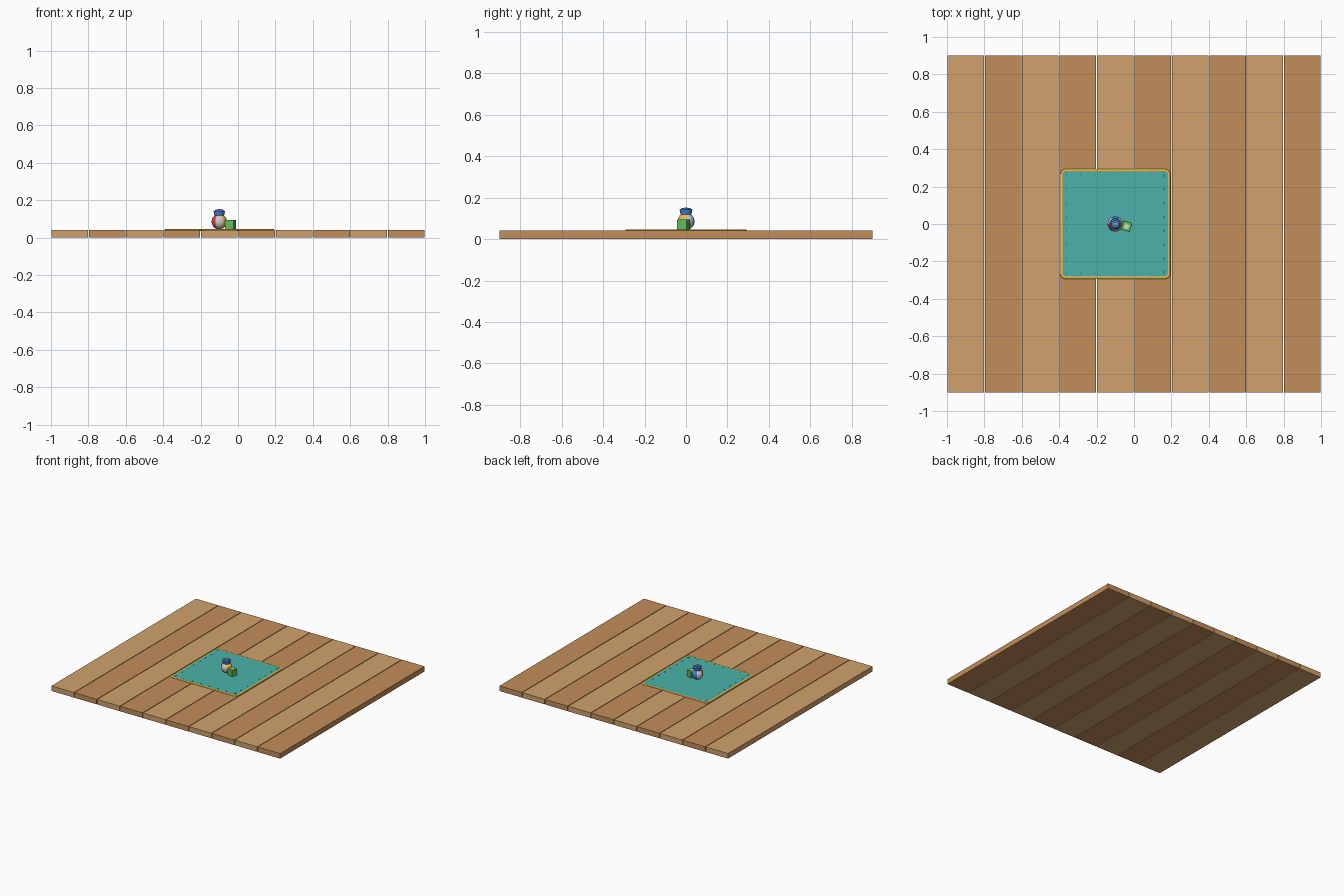
import bpy, bmesh, math

if "Cube" in bpy.data.objects:
    bpy.data.objects.remove(bpy.data.objects["Cube"])

def mat(name, r, g, b):
    m = bpy.data.materials.new(name)
    m.diffuse_color = (r, g, b, 1)
    m.use_nodes = True
    m.node_tree.nodes["Principled BSDF"].inputs["Base Color"].default_value = m.diffuse_color
    return m

light_wood = mat("light_wood", .64, .36, .15)
dark_wood = mat("dark_wood", .54, .27, .10)
teal = mat("teal", .07, .45, .40)
yellow = mat("yellow", .85, .50, .05)
navy = mat("navy", .03, .12, .18)
red = mat("red", .75, .05, .08)
white = mat("white", .85, .85, .85)
blue = mat("blue", .06, .22, .65)
green = mat("green", .12, .50, .10)
pale = mat("pale", .60, .80, .45)

def box(name, loc, size, m, rot=0, bevel=0):
    bpy.ops.mesh.primitive_cube_add(size=1, location=loc, rotation=(0, 0, rot))
    o = bpy.context.object
    o.name = name
    o.scale = size
    bpy.ops.object.transform_apply(location=False, rotation=False, scale=True)
    o.data.materials.append(m)
    if bevel:
        b = o.modifiers.new("bevel", 'BEVEL')
        b.width, b.segments = bevel, 2
    return o

def cylinder(name, loc, r1, r2, depth, m):
    bpy.ops.mesh.primitive_cone_add(vertices=24, radius1=r1, radius2=r2, depth=depth, location=loc)
    o = bpy.context.object
    o.name = name
    o.data.materials.append(m)
    bpy.ops.object.shade_smooth_by_angle()
    return o

# floor planks with narrow gaps
for i in range(10):
    box(f"plank_{i}", (-.9 + .2 * i, 0, .02), (.195, 1.8, .04), (light_wood, dark_wood)[i % 2])

# play mat
CX, TOP = -.1, .0445
box("mat", (CX, 0, .042), (.57, .57, .005), teal)

# mat border: flat tube around a rounded square
def border():
    h, r = .286, .02
    pts = []
    for k, (sx, sy) in enumerate([(1, 1), (-1, 1), (-1, -1), (1, -1)]):
        for j in range(5):
            a = math.pi / 2 * (k + j / 4)
            pts.append((CX + sx * (h - r) + r * math.cos(a), sy * (h - r) + r * math.sin(a), .041, 1))
    c = bpy.data.curves.new("mat_border", 'CURVE')
    c.dimensions = '3D'
    s = c.splines.new('POLY')
    s.points.add(len(pts) - 1)
    for p, co in zip(s.points, pts):
        p.co = co
    s.use_cyclic_u = True
    c.bevel_depth, c.bevel_resolution = .008, 2
    c.materials.append(yellow)
    o = bpy.data.objects.new("mat_border", c)
    o.scale.z = .6
    o.location.z = .041 * .4
    bpy.context.collection.objects.link(o)
border()

# stitches along the four sides
for i in range(8):
    t = -.26 + .52 * i / 7
    for s in (-1, 1):
        box("stitch_side", (CX + s * .26, t, TOP + .0005), (.004, .015, .002), navy)
        box("stitch_end", (CX + t, s * .265, TOP + .0005), (.004, .006, .002), navy)

# ball with coloured wedges
bpy.ops.mesh.primitive_uv_sphere_add(segments=24, ring_count=16, radius=.041, location=(CX, 0, .085))
ball = bpy.context.object
ball.name = "ball"
for m in (red, white, yellow, white, blue, white):
    ball.data.materials.append(m)
for p in ball.data.polygons:
    a = math.atan2(p.center.y, p.center.x) + math.radians(180)
    p.material_index = int(a / math.radians(60)) % 6
bpy.ops.object.shade_smooth_by_angle()

# cap on top of the ball
cylinder("cap", (CX, 0, .130), .026, .031, .024, blue)
cylinder("cap_top", (CX, 0, .145), .028, .020, .008, blue)
cylinder("cap_button", (CX, 0, .150), .008, .007, .004, yellow)

# green toy block with pale top panel
box("block", (-.04, -.012, .069), (.05, .05, .05), green, math.radians(-18), .003)
box("block_panel", (-.04, -.012, .0942), (.026, .026, .002), pale, math.radians(-18))
